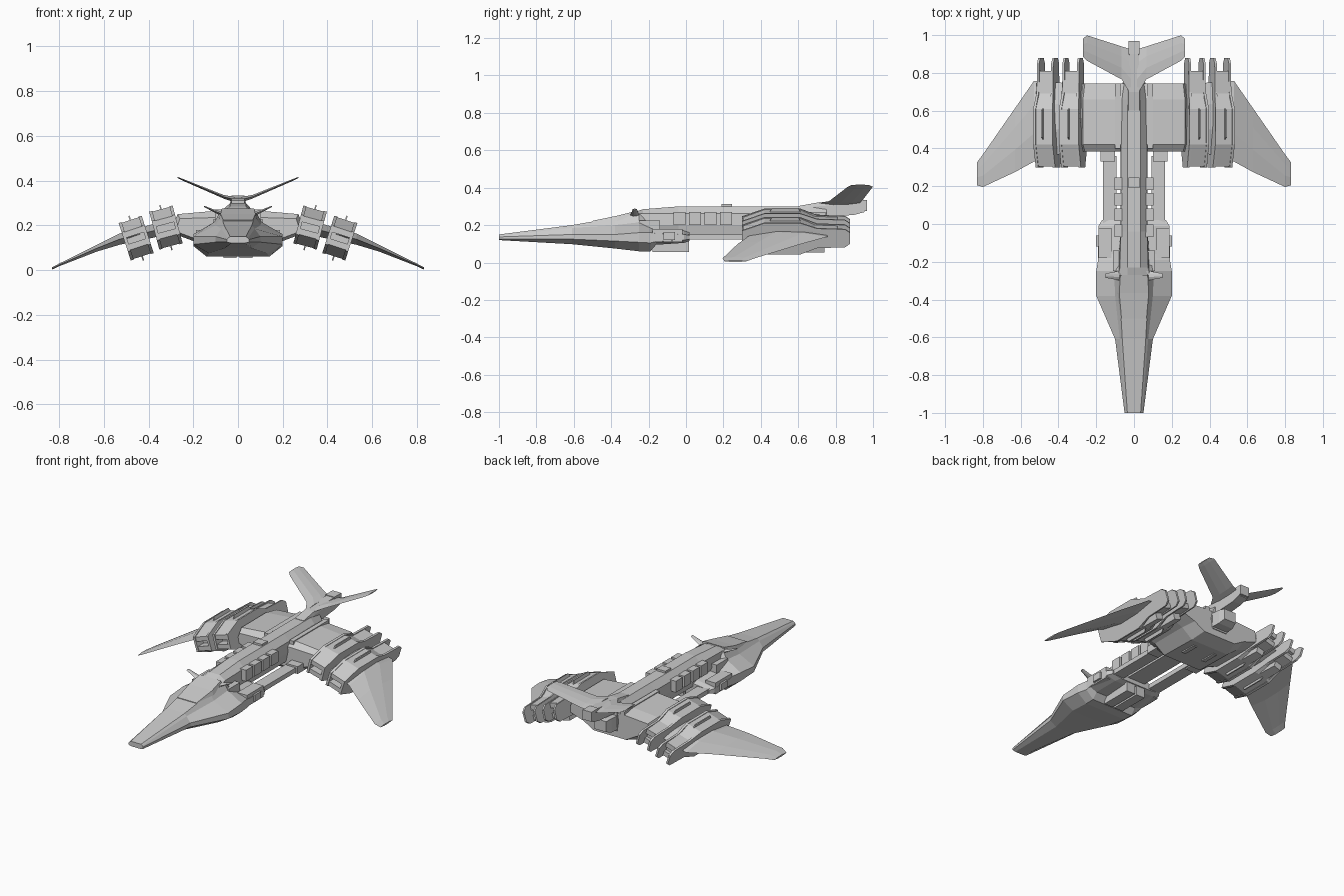
import bpy, bmesh, math


def make(name, verts, faces):
    me = bpy.data.meshes.new(name)
    me.from_pydata(verts, [], faces)
    ob = bpy.data.objects.new(name, me)
    bpy.context.collection.objects.link(ob)
    bm = bmesh.new()
    bm.from_mesh(me)
    bmesh.ops.recalc_face_normals(bm, faces=bm.faces)
    bm.to_mesh(me)
    bm.free()
    return ob


def loft(name, rings):
    """Skin a list of equal-length rings of 3D points and cap both ends."""
    n = len(rings[0])
    faces = [(i * n + j, i * n + (j + 1) % n, (i + 1) * n + (j + 1) % n, (i + 1) * n + j)
             for i in range(len(rings) - 1) for j in range(n)]
    faces += [tuple(range(n)), tuple(range((len(rings) - 1) * n, len(rings) * n))]
    return make(name, [p for r in rings for p in r], faces)


def hull(name, sections):
    """Loft along y; each section is (y, half outline from top to bottom)."""
    return loft(name, [[(x, y, z) for x, z in half] + [(-x, y, z) for x, z in reversed(half)]
                       for y, half in sections])


def box(name, x0, x1, y0, y1, z0, z1, s=1):
    prof = [(y0, z0), (y1, z0), (y1, z1), (y0, z1)]
    return loft(name, [[(s * x, y, z) for y, z in prof] for x in (x0, x1)])


def blade(name, stations, s):
    """Aerofoil along x; station is (x, lead y, trail y, z, half thickness)."""
    rings = []
    for x, a, b, z, t in stations:
        m, q = a + (b - a) * 0.35, a + (b - a) * 0.7
        rings.append([(s * x, a, z), (s * x, m, z + t), (s * x, q, z + t * .8), (s * x, b, z),
                      (s * x, q, z - t * .8), (s * x, m, z - t)])
    return loft(name, rings)


# Nose and forward hull, underside steps up behind the belly
hull("nose_hull", [
    (-1.0, [(.035, .15), (.045, .143), (.05, .137), (.05, .125), (.03, .12)]),
    (-.61, [(.062, .2), (.075, .185), (.1, .15), (.1, .125), (.06, .098)]),
    (-.38, [(.075, .24), (.1, .2), (.2, .15), (.2, .115), (.13, .075)]),
    (-.25, [(.08, .262), (.105, .215), (.2, .16), (.2, .108), (.14, .06)]),
    (-.19, [(.075, .2), (.11, .185), (.19, .16), (.19, .105), (.14, .06)]),
    (-.16, [(.07, .18), (.11, .175), (.19, .155), (.19, .112), (.14, .095)]),
    (-.01, [(.07, .17), (.11, .165), (.188, .15), (.188, .12), (.13, .105)]),
    (.02, [(.06, .16), (.1, .155), (.17, .145), (.17, .125), (.11, .115)])])

# Canopy panel
hull("canopy", [
    (-.5, [(.066, .223), (.075, .205)]),
    (-.365, [(.078, .251), (.09, .215)]),
    (-.27, [(.072, .275), (.09, .22)])])

# Spine from cockpit to engine block
hull("spine", [
    (-.3, [(.035, .262), (.08, .255), (.095, .2), (.06, .15)]),
    (-.23, [(.035, .285), (.075, .262), (.085, .2), (.06, .14)]),
    (-.04, [(.035, .3), (.07, .262), (.072, .2), (.06, .14)]),
    (.4, [(.035, .3), (.07, .262), (.072, .2), (.06, .14)]),
    (.66, [(.035, .3), (.065, .262), (.07, .2), (.06, .14)]),
    (.75, [(.03, .29), (.05, .258), (.06, .2), (.05, .14)])])

# Ribs across the spine
for i in range(4):
    y = -.068 + i * .083
    box("spine_rib", -.103, .103, y, y + .066, .2, .27)
box("spine_sensor", -.03, .03, .19, .245, .29, .312)

# Tail boom and end block
hull("tail_boom", [
    (.6, [(.03, .302), (.035, .29), (.035, .24)]),
    (.7, [(.03, .32), (.035, .3), (.035, .24)]),
    (.9, [(.025, .33), (.03, .315), (.03, .255)]),
    (.955, [(.025, .328), (.03, .315), (.03, .27)])])
box("tail_block", -.03, .03, .9, .968, .275, .334)

# Central engine block
hull("engine_block", [
    (.385, [(.1, .235), (.26, .23), (.27, .2), (.27, .17), (.19, .14), (.11, .11)]),
    (.42, [(.1, .265), (.27, .25), (.28, .22), (.28, .16), (.2, .13), (.13, .08)]),
    (.66, [(.1, .265), (.27, .25), (.28, .22), (.28, .16), (.2, .13), (.13, .075)]),
    (.745, [(.1, .25), (.26, .238), (.27, .21), (.27, .17), (.18, .14), (.11, .1)])])
hull("rear_thruster", [
    (.72, [(.055, .235), (.055, .15)]),
    (.8, [(.05, .235), (.05, .15)]),
    (.84, [(.04, .23), (.04, .165)])])


def nacelle(s, cx, cz, tilt):
    """Tilted engine pod; local u is across, w is up."""
    c, n = math.cos(tilt), math.sin(tilt)

    def prism(name, prof, u0, u1):
        rings = []
        for u in (u0, u1):
            ring = []
            for y, w in prof:
                k = u * (1 if y < .66 else .84)
                ring.append((s * (cx + k * c + w * n), y, cz - k * n + w * c))
            rings.append(ring)
        return loft(name, rings)

    def rect(a, b, lo, hi):
        return [(a, lo), (b, lo), (b, hi), (a, hi)]

    for d in (1, -1):
        # Upper and lower casings with an open intake slot between them
        prism("pod_casing", [(.305, d * .015), (.305, d * .042), (.42, d * .085), (.61, d * .085),
                             (.69, d * .05), (.81, d * .045), (.81, d * .015)], -.052, .052)
        # Thin blade standing on the casing
        prism("pod_blade", [(.44, d * .07), (.46, d * .105), (.6, d * .105), (.62, d * .07)],
              -.003, .003)
        # Side plates
        prism("pod_side_plate", [(.3, .045), (.42, .088), (.61, .088), (.7, .055), (.85, .05),
                                 (.878, .03), (.878, -.03), (.85, -.05), (.7, -.055),
                                 (.61, -.088), (.42, -.088), (.3, -.045)],
              d * .04, d * .054)
    prism("pod_core", rect(.36, .79, -.02, .02), -.045, .045)
    prism("pod_exhaust", rect(.61, .74, -.085, -.04), -.028, .028)


for s in (1, -1):
    nacelle(s, .322, .19, math.radians(15))
    nacelle(s, .455, .143, math.radians(18))

    # Forward swept wing
    blade("wing", [(.26, .41, .74, .205, .035), (.53, .33, .757, .138, .025),
                   (.63, .275, .613, .098, .015), (.8, .196, .368, .023, .006),
                   (.832, .205, .325, .007, .005)], s)

    # V tail
    blade("tail_fin", [(.015, .68, .925, .315, .012), (.065, .765, .94, .328, .008),
                       (.25, .865, .999, .405, .004), (.27, .885, .98, .414, .003)], s)

    # Antenna fins behind the canopy
    blade("antenna_fin", [(.07, -.3, -.245, .25, .01), (.11, -.292, -.255, .266, .006),
                          (.152, -.285, -.262, .285, .003)], s)

    # Booms from hull to engine block
    box("boom", .092, .165, -.05, .36, .122, .15, s)
    box("boom_joint", .1, .178, .33, .41, .115, .16, s)

    # Hull side equipment
    box("side_pod", .12, .188, -.18, -.02, .11, .18, s)
    box("side_latch", .17, .2, -.12, -.06, .12, .162, s)
    box("shoulder_block", .07, .112, -.25, -.14, .17, .225, s)
    box("belly_block", .006, .065, -.18, .015, .055, .15, s)

    # Rails on top and vents below the engine block
    box("top_rail", .072, .1, .4, .745, .24, .27, s)
    box("belly_vent", .06, .085, .52, .62, .07, .09, s)
